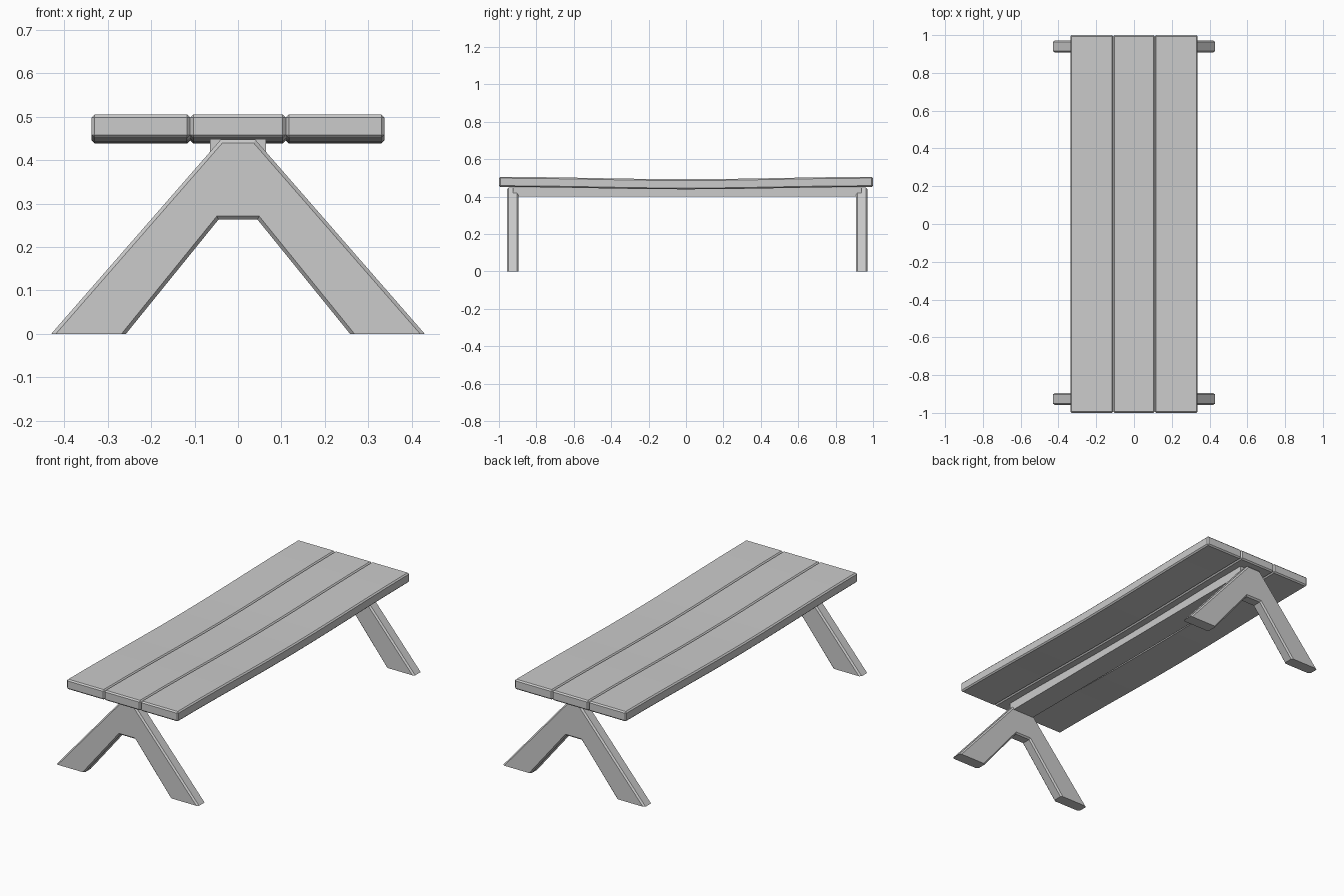
import bpy, bmesh, math

if "Cube" in bpy.data.objects:
    bpy.data.objects.remove(bpy.data.objects["Cube"])


def finish(bm, name):
    bmesh.ops.recalc_face_normals(bm, faces=bm.faces[:])
    mesh = bpy.data.meshes.new(name)
    bm.to_mesh(mesh)
    bm.free()
    obj = bpy.data.objects.new(name, mesh)
    bpy.context.collection.objects.link(obj)
    return obj


def box(x0, x1, y0, y1, z0, z1):
    bm = bmesh.new()
    bmesh.ops.create_cube(bm, size=1)
    for v in bm.verts:
        v.co = ((x0 + x1) / 2 + v.co.x * (x1 - x0),
                (y0 + y1) / 2 + v.co.y * (y1 - y0),
                (z0 + z1) / 2 + v.co.z * (z1 - z0))
    return bm


def chamfer(bm, edges, width):
    bmesh.ops.bevel(bm, geom=edges, offset=width, offset_type='OFFSET',
                    segments=1, affect='EDGES')


# Seat planks: chamfered boards that sag slightly at mid-length
def plank(name, x0, x1):
    bm = box(x0, x1, -1, 1, 0.451, 0.505)
    chamfer(bm, bm.edges[:], 0.007)
    for i in range(-4, 5):
        bmesh.ops.bisect_plane(bm, geom=bm.verts[:] + bm.edges[:] + bm.faces[:],
                               plane_co=(0, i * 0.2, 0), plane_no=(0, 1, 0))
    for v in bm.verts:
        v.co.z -= 0.0125 * (0.5 + 0.5 * math.cos(math.pi * v.co.y))
    return finish(bm, name)


# Trestle legs: splayed A profile, chamfered everywhere but the feet
def leg(name, y0, y1):
    half = [(0.43, 0), (0.04, 0.447)]
    inner = [(0.045, 0.263), (0.258, 0)]
    profile = (half + [(-x, z) for x, z in reversed(half)]
               + [(-x, z) for x, z in reversed(inner)] + inner)
    bm = bmesh.new()
    face = bm.faces.new([bm.verts.new((x, y0, z)) for x, z in profile])
    ext = bmesh.ops.extrude_face_region(bm, geom=[face])['geom']
    for v in ext:
        if isinstance(v, bmesh.types.BMVert):
            v.co.y = y1
    bmesh.ops.recalc_face_normals(bm, faces=bm.faces[:])
    rim = []
    for e in bm.edges:
        a, b = (v.co for v in e.verts)
        if abs(a.y - b.y) < 1e-4 and max(a.z, b.z) > 1e-4:
            rim.append(e)
    chamfer(bm, rim, 0.008)
    return finish(bm, name)


for label, x0, x1 in (("left", -0.337, -0.11), ("middle", -0.11, 0.11),
                      ("right", 0.11, 0.337)):
    plank("seat_plank_" + label, x0, x1)

leg("front_leg", -0.958, -0.895)
leg("back_leg", 0.908, 0.971)

# Spine beam joining both legs under the seat
finish(box(-0.065, 0.065, -0.926, 0.938, 0.40, 0.449), "support_beam")
